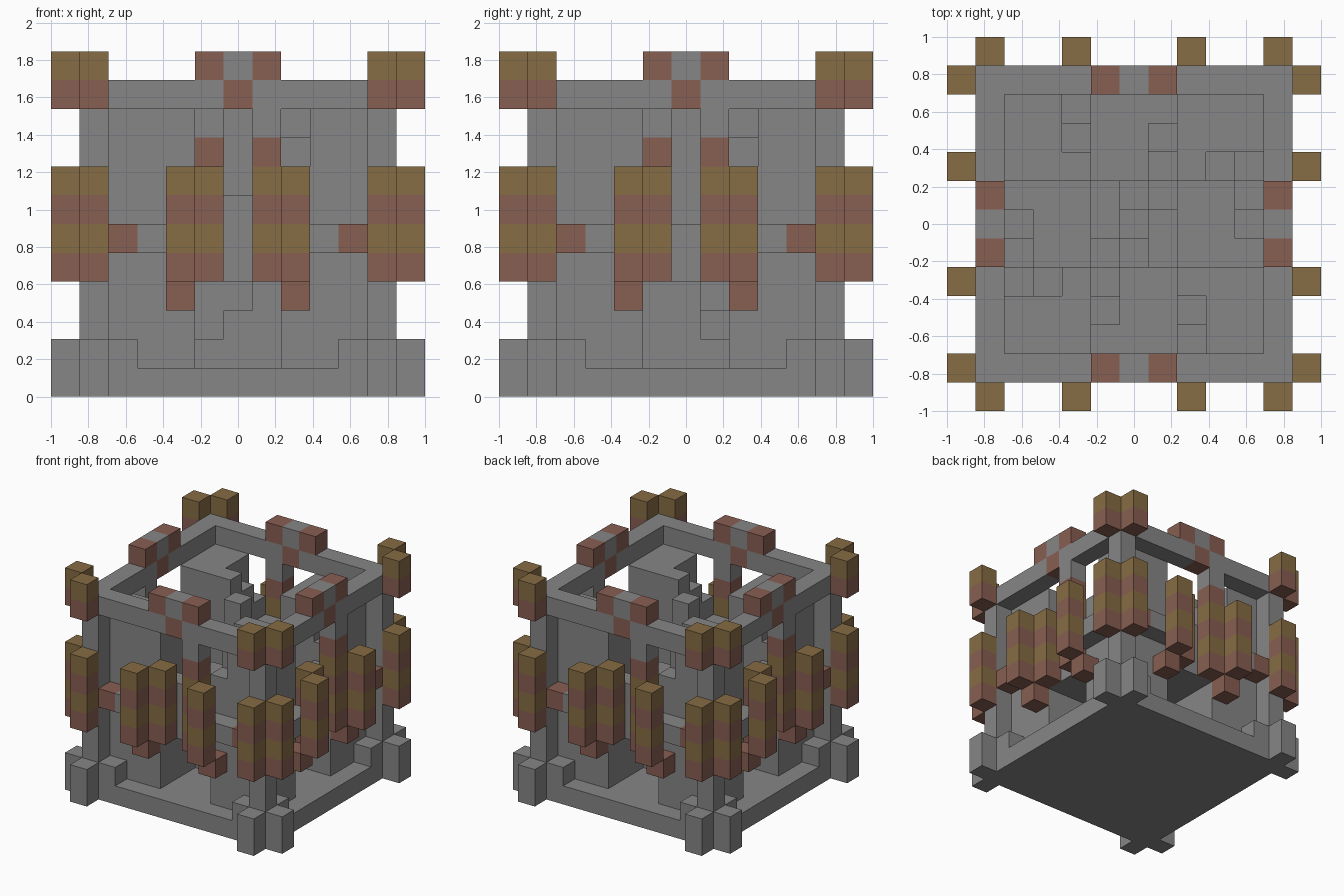
import bpy, bmesh
from mathutils import Vector

if "Cube" in bpy.data.objects:
    bpy.data.objects.remove(bpy.data.objects["Cube"])

N = 13                 # cells across
U = 2 / N              # cell size
LAST = N - 1
MID = LAST // 2


def material(name, rgb):
    m = bpy.data.materials.new(name)
    m.use_nodes = True
    m.diffuse_color = (*rgb, 1)
    m.node_tree.nodes["Principled BSDF"].inputs["Base Color"].default_value = (*rgb, 1)
    return m


GREY, RED, GOLD = 0, 1, 2
MATS = [material("stone_grey", (0.24, 0.24, 0.24)),
        material("brick_red", (0.245, 0.112, 0.084)),
        material("aged_gold", (0.24, 0.15, 0.058))]

cells = {}             # (x, y, z) -> (part, colour)


def fill(part, xs, ys, zs, colour=GREY, turns=1):
    """Fill inclusive cell ranges, repeated by quarter turns (4) or a half turn (2)."""
    for x in range(xs[0], xs[1] + 1):
        for y in range(ys[0], ys[1] + 1):
            for z in range(zs[0], zs[1] + 1):
                px, py = x, y
                for _ in range(turns):
                    cells[px, py, z] = (part, colour)
                    for _ in range(4 // turns):
                        px, py = LAST - py, px


def cell(part, x, y, z, colour=GREY, turns=4):
    fill(part, (x, x), (y, y), (z, z), colour, turns)


def banner(part, x, y, z0, z1):
    """Column of alternating red and gold bands."""
    for z in range(z0, z1 + 1):
        cell(part, x, y, z, GOLD if (z - z0) % 2 else RED)


def carve(x, y, top):
    """Lower one cell column, and its half-turn twin, to the given height."""
    for z in range(top, N):
        cells.pop((x, y, z), None)
        cells.pop((LAST - x, LAST - y, z), None)


# Floor, corner pillars and top ring
fill("floor", (1, 11), (1, 11), (0, 0))
fill("corner_pillar", (1, 1), (1, 1), (1, 9), turns=4)
fill("top_ring", (1, 10), (1, 1), (10, 10), turns=4)

# Corner feet, hanging corner banners and corner battlements
for x in (1, LAST - 1):
    fill("corner_foot", (x, x), (0, 0), (0, 1), turns=4)
    banner("corner_banner", x, 0, 4, 7)
    banner("battlement", x, 0, 10, 11)

# Wall details, mirrored about the middle of each side
for side in (-1, 1):
    cell("foot_block", MID + side * 4, 1, 1)
    cell("wall_bracket", MID + side * 4, 1, 5, RED)
    cell("wall_bracket", MID + side * 3, 1, 5)
    cell("wall_bracket", MID + side * 2, 1, 5)
    cell("banner_corbel", MID + side * 2, 1, 3, RED)
    banner("outer_banner", MID + side * 2, 0, 4, 7)
    banner("inner_banner", MID + side, 1, 4, 7)
    cell("crest", MID + side, 1, 11, RED)
cell("crest", MID, 1, 11)
cell("crest", MID, 1, 10, RED)

# Post that joins one banner to the ring on each side
cell("ring_post", MID + 1, 1, 8, RED)
cell("ring_post", MID + 1, 1, 9)

# Corner towers with stairs cut in
fill("corner_tower", (2, 4), (2, 4), (1, 9), turns=4)
carve(8, 2, 8)
carve(8, 3, 9)
carve(10, 8, 8)
carve(9, 8, 9)

# High landings front and back, with steps down to the middle
fill("high_landing", (5, 7), (2, 4), (4, 6), turns=2)
carve(5, 3, 6)
carve(5, 4, 5)

# Low landings left and right, with steps up to the towers
fill("low_landing", (8, 10), (5, 7), (4, 4), turns=2)
cell("low_step", 10, 6, 5, turns=2)
fill("low_step", (10, 10), (7, 7), (5, 6), turns=2)

# Central post and the winding stair around it
fill("central_post", (MID, MID), (MID, MID), (1, 9))
for i in range(3):
    fill("winding_stair", (5 + i, 5 + i), (5, 5), (1, 1 + i), turns=2)
fill("winding_stair", (7, 7), (6, 6), (1, 3), turns=2)


def build(part):
    """One mesh per part, using only the cell faces that are exposed."""
    bm = bmesh.new()
    for (x, y, z), (name, colour) in cells.items():
        if name != part:
            continue
        centre = Vector((x - MID, y - MID, z + 0.5))
        for axis in range(3):
            for sign in (-1, 1):
                n = Vector((0, 0, 0))
                n[axis] = sign
                if (x + int(n.x), y + int(n.y), z + int(n.z)) in cells:
                    continue
                a = Vector((0, 0, 0))
                a[(axis + 1) % 3] = 0.5
                b = n.cross(a)
                mid = centre + n * 0.5
                corners = (mid - a - b, mid + a - b, mid + a + b, mid - a + b)
                f = bm.faces.new([bm.verts.new(c * U) for c in corners])
                f.material_index = colour
    bmesh.ops.remove_doubles(bm, verts=bm.verts, dist=0.001)
    bmesh.ops.dissolve_limit(bm, angle_limit=0.01, verts=bm.verts,
                             edges=bm.edges, delimit={"MATERIAL"})
    mesh = bpy.data.meshes.new(part)
    bm.to_mesh(mesh)
    bm.free()
    for m in MATS:
        mesh.materials.append(m)
    bpy.context.scene.collection.objects.link(bpy.data.objects.new(part, mesh))


for part in sorted({p for p, _ in cells.values()}):
    build(part)
